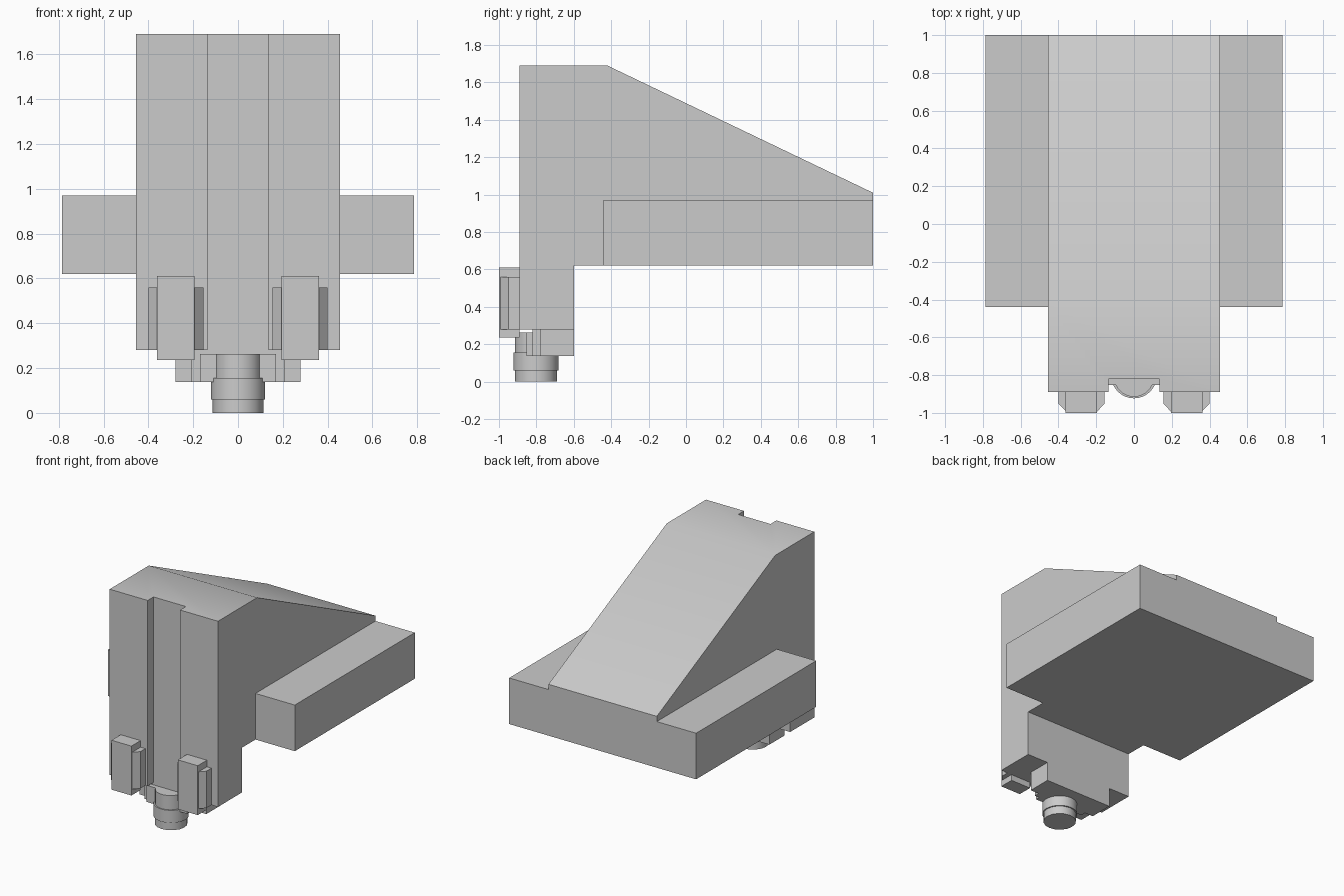
import bpy
import bmesh
import math
from mathutils import Matrix, Vector

cube = bpy.data.objects.get("Cube")
if cube:
    bpy.data.objects.remove(cube, do_unlink=True)

grey = bpy.data.materials.new("machine grey")
grey.use_nodes = True
colour = (0.6, 0.6, 0.6, 1)
grey.diffuse_color = colour
grey.node_tree.nodes["Principled BSDF"].inputs["Base Color"].default_value = colour


def finish(name, bm, smooth=False):
    bmesh.ops.recalc_face_normals(bm, faces=bm.faces)
    mesh = bpy.data.meshes.new(name)
    bm.to_mesh(mesh)
    bm.free()
    mesh.materials.append(grey)
    ob = bpy.data.objects.new(name, mesh)
    bpy.context.collection.objects.link(ob)
    if smooth:
        activate(ob)
        bpy.ops.object.shade_smooth_by_angle(angle=math.radians(30))
    return ob


def activate(ob):
    bpy.ops.object.select_all(action="DESELECT")
    ob.select_set(True)
    bpy.context.view_layer.objects.active = ob


def prism(name, outline, start, sweep):
    """Sweep an outline of 3D points, moved by start, along a vector."""
    bm = bmesh.new()
    face = bm.faces.new([bm.verts.new(Vector(p) + Vector(start)) for p in outline])
    new = bmesh.ops.extrude_face_region(bm, geom=[face])["geom"]
    verts = [v for v in new if isinstance(v, bmesh.types.BMVert)]
    bmesh.ops.translate(bm, verts=verts, vec=sweep)
    return finish(name, bm)


def box(name, x0, x1, y0, y1, z0, z1):
    outline = [(x0, y0, z0), (x1, y0, z0), (x1, y1, z0), (x0, y1, z0)]
    return prism(name, outline, (0, 0, 0), (0, 0, z1 - z0))


def cylinder(name, radius, y, z0, z1, sides=32):
    bm = bmesh.new()
    bmesh.ops.create_cone(bm, cap_ends=True, segments=sides, radius1=radius, radius2=radius,
                          depth=z1 - z0, matrix=Matrix.Translation((0, y, (z0 + z1) / 2)))
    return finish(name, bm, True)


# Main housing with its sloping back
side = [(-0.89, 0.28), (-0.89, 1.69), (-0.42, 1.69), (1, 1.01),
        (1, 0.62), (-0.6, 0.62), (-0.6, 0.28)]
body = prism("housing", [(0, y, z) for y, z in side], (-0.455, 0, 0), (0.91, 0, 0))

# Vertical channel in the front of the housing
cutter = box("channel_cutter", -0.136, 0.136, -1, -0.82, 0, 2)
cutter.hide_render = True
cut = body.modifiers.new("channel", "BOOLEAN")
cut.operation = "DIFFERENCE"
cut.solver = "EXACT"
cut.object = cutter
activate(body)
bpy.ops.object.modifier_apply(modifier=cut.name)
bpy.data.objects.remove(cutter, do_unlink=True)
activate(body)
bpy.ops.object.shade_smooth_by_angle(angle=math.radians(30))

# Side wings and front clamps, one pair on each side
for label, s in (("left", 1), ("right", -1)):
    box(label + "_wing", s * 0.455, s * 0.785, -0.44, 1, 0.62, 0.97)
    box(label + "_clamp_core", s * 0.195, s * 0.362, -1, -0.89, 0.235, 0.61)
    plan = [(0.155, -0.89), (0.155, -0.95), (0.2, -0.998),
            (0.355, -0.998), (0.4, -0.95), (0.4, -0.89)]
    prism(label + "_clamp_jacket", [(s * x, y, 0) for x, y in plan],
          (0, 0, 0.28), (0, 0, 0.28))

# Foot below the housing
box("foot", -0.28, 0.28, -0.78, -0.6, 0.137, 0.28)
box("foot_front", -0.21, 0.21, -0.82, -0.78, 0.137, 0.28)
box("foot_lip", -0.17, 0.17, -0.853, -0.82, 0.137, 0.263)

# Nozzle
cylinder("nozzle_boss", 0.105, -0.81, 0.14, 0.263)
cylinder("nozzle_collar", 0.121, -0.802, 0.06, 0.155)
cylinder("nozzle_tip", 0.113, -0.802, 0, 0.06, 16)
